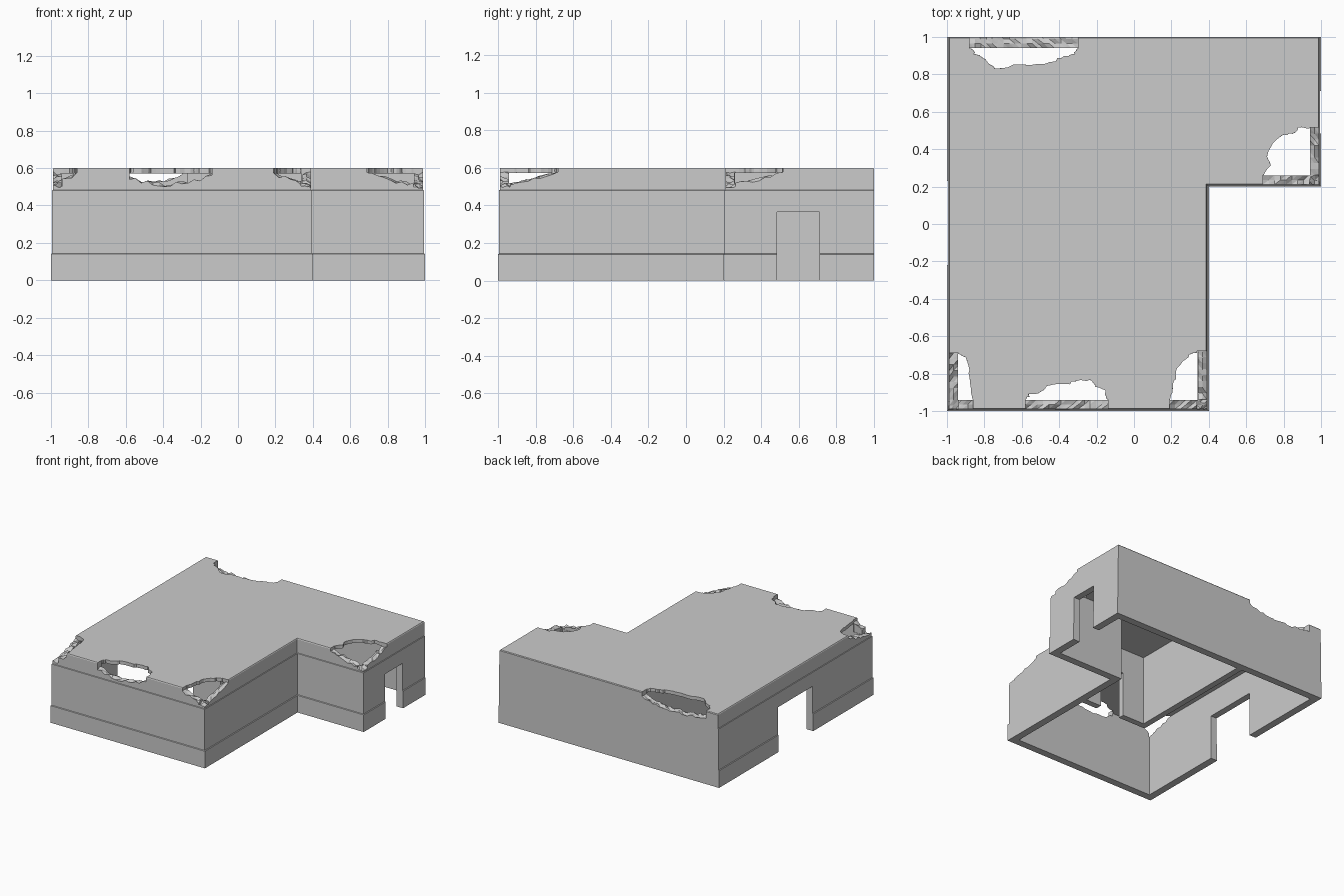
import bpy, bmesh, random
from mathutils import Vector

if "Cube" in bpy.data.objects:
    bpy.data.objects.remove(bpy.data.objects["Cube"])

random.seed(4)
T = 0.06          # wall thickness
CEIL, TOP = 0.572, 0.6


def make(name, bm):
    bmesh.ops.recalc_face_normals(bm, faces=bm.faces[:])
    if bm.calc_volume(signed=True) < 0:
        bmesh.ops.reverse_faces(bm, faces=bm.faces[:])
    me = bpy.data.meshes.new(name)
    bm.to_mesh(me)
    bm.free()
    ob = bpy.data.objects.new(name, me)
    bpy.context.collection.objects.link(ob)
    return ob


def stack(name, rings):
    """Solid from a stack of closed outlines with equal point counts."""
    bm = bmesh.new()
    vs = [[bm.verts.new(p) for p in r] for r in rings]
    for a, b in zip(vs, vs[1:]):
        for i in range(len(a)):
            j = (i + 1) % len(a)
            bm.faces.new((a[i], a[j], b[j], b[i]))
    bm.faces.new(vs[0])
    bm.faces.new(vs[-1])
    return make(name, bm)


def box(name, x0, x1, y0, y1, z0, z1):
    c = [(x0, y0), (x1, y0), (x1, y1), (x0, y1)]
    return stack(name, [[(x, y, z) for x, y in c] for z in (z0, z1)])


def ell(d, z, back=None):
    """L-shaped outline inset by d."""
    b = 1 - (d if back is None else back)
    return [(-1 + d, -1 + d, z), (0.4 - d, -1 + d, z), (0.4 - d, 0.2 + d, z),
            (1 - d, 0.2 + d, z), (1 - d, b, z), (-1 + d, b, z)]


def volume(me):
    bm = bmesh.new()
    bm.from_mesh(me)
    v = bm.calc_volume(signed=True)
    bm.free()
    return v


def cut(target, cutter):
    """Subtract cutter, trying a second solver if the first one fails."""
    cutter.hide_render = True
    before, small = volume(target.data), volume(cutter.data)
    m = target.modifiers.new("cut", 'BOOLEAN')
    m.operation, m.object = 'DIFFERENCE', cutter
    for solver in ('EXACT', 'MANIFOLD', 'FLOAT'):
        m.solver = solver
        bpy.context.view_layer.update()
        dg = bpy.context.evaluated_depsgraph_get()
        me = bpy.data.meshes.new_from_object(target.evaluated_get(dg))
        if before - small - 0.001 < volume(me) < before - 1e-6 and len(me.polygons) > 6:
            break
        me = None
    target.modifiers.remove(m)
    if me:
        target.data = me
    bpy.data.objects.remove(cutter, do_unlink=True)


def wall_break(p, q, inward, za, zb, sag=0.0):
    """Ragged notch in a wall top from p to q; floor height runs za to zb."""
    p, q, n = Vector(p), Vector(q), Vector(inward)
    count = max(6, int((q - p).length / 0.03))
    offs = (-0.03, 0.012, 0.035, T + 0.003)
    bm = bmesh.new()
    low, top = [], []
    for i in range(count + 1):
        t = i / count
        base = za + (zb - za) * t - sag * 4 * t * (1 - t)
        lo, hi = [], []
        for o in offs:
            c = p.lerp(q, t) + n * o
            lo.append(bm.verts.new((c.x, c.y, base + random.uniform(-0.012, 0.012))))
            hi.append(bm.verts.new((c.x, c.y, 0.7)))
        low.append(lo)
        top.append(hi)
    k = len(offs) - 1
    for i in range(count):
        for j in range(k):
            for g in (low, top):
                a, b, c, d = g[i][j], g[i + 1][j], g[i + 1][j + 1], g[i][j + 1]
                bm.faces.new((a, b, c))
                bm.faces.new((a, c, d))
        for j in (0, k):
            bm.faces.new((low[i][j], low[i + 1][j], top[i + 1][j], top[i][j]))
    for i in (0, count):
        for j in range(k):
            bm.faces.new((low[i][j], low[i][j + 1], top[i][j + 1], top[i][j]))
    return make("wall_break", bm)


def roof_break(jag, corner):
    """Ragged opening through the roof slab only."""
    pts = []
    for a, b in zip(jag, jag[1:]):
        for t in (0, 0.35, 0.7):
            r = random.uniform(-0.007, 0.007) if t else 0
            pts.append((a[0] + (b[0] - a[0]) * t + r, a[1] + (b[1] - a[1]) * t - r))
    pts.append(jag[-1])
    n = len(pts)

    def ring(z, s):
        # shrink towards the middle a little so the edge slants
        cx, cy = sum(p[0] for p in pts) / n, sum(p[1] for p in pts) / n
        r = []
        for i, (x, y) in enumerate(pts):
            f = s * random.random() * (0 < i < n - 1)
            r.append((x + (cx - x) * f, y + (cy - y) * f, z))
        return r + [(x, y, z) for x, y in corner]
    bm_rings = [ring(0.5, 0), ring(0.586, 0.06), ring(0.7, 0)]
    ob = stack("roof_break", bm_rings)
    bm = bmesh.new()
    bm.from_mesh(ob.data)
    bmesh.ops.triangulate(bm, faces=bm.faces[:])
    bm.to_mesh(ob.data)
    bm.free()
    return ob


# Outer shell with plinth, middle wall and roof band (back wall is plain)
shell = stack("building_shell", [
    ell(0, 0, 0), ell(0, 0.14, 0), ell(0.006, 0.143, 0), ell(0.006, 0.48, 0),
    ell(0.01, 0.483, 0), ell(0.01, 0.594, 0), ell(0.014, TOP, 0.005)])

# Hollow interior, open underneath
cut(shell, stack("interior", [ell(T, -0.1), ell(T, CEIL)]))

# Side doorways
cut(shell, box("right_door", 0.85, 1.1, 0.485, 0.71, -0.1, 0.365))
cut(shell, box("left_door", -1.1, -0.85, -0.22, 0.23, -0.1, 0.365))

# Broken wall tops: start, end, inward direction, heights, sag
for w in [
    ((-0.88, 1), (-0.3, 1), (0, -1), 0.545, 0.555, 0.035),
    ((-0.58, -1), (-0.14, -1), (0, 1), 0.545, 0.56, 0.04),
    ((0.19, -1), (0.43, -1), (0, 1), 0.57, 0.495, 0.005),
    ((0.4, -1.033), (0.4, -0.68), (-1, 0), 0.495, 0.57, 0.005),
    ((-1.03, -1), (-0.86, -1), (0, 1), 0.495, 0.57, 0),
    ((-1, -1.033), (-1, -0.69), (1, 0), 0.495, 0.57, 0.005),
    ((0.69, 0.2), (1.03, 0.2), (0, 1), 0.57, 0.495, 0.005),
    ((1, 0.167), (1, 0.515), (-1, 0), 0.495, 0.57, 0.005),
]:
    cut(shell, wall_break(*w))

# Broken roof openings: ragged edge, closing points along the wall
for jag, corner in [
    ([(-0.878, 0.942), (-0.86, 0.91), (-0.8, 0.88), (-0.75, 0.83), (-0.65, 0.85), (-0.52, 0.855),
      (-0.41, 0.87), (-0.37, 0.9), (-0.31, 0.91), (-0.302, 0.942)], []),
    ([(-0.578, -0.942), (-0.57, -0.91), (-0.51, -0.9), (-0.44, -0.86), (-0.37, -0.855),
      (-0.31, -0.84), (-0.23, -0.83), (-0.2, -0.87), (-0.15, -0.89), (-0.142, -0.942)], []),
    ([(0.192, -0.942), (0.205, -0.88), (0.225, -0.83), (0.23, -0.77), (0.28, -0.72),
      (0.31, -0.69), (0.342, -0.682)], [(0.342, -0.942)]),
    ([(-0.862, -0.942), (-0.875, -0.86), (-0.88, -0.78), (-0.9, -0.71), (-0.942, -0.692)],
     [(-0.942, -0.942)]),
    ([(0.692, 0.258), (0.73, 0.31), (0.71, 0.36), (0.74, 0.43), (0.8, 0.48), (0.85, 0.485),
      (0.88, 0.518), (0.942, 0.513)], [(0.942, 0.258)]),
]:
    cut(shell, roof_break(jag, corner))

# Inner room partitions with a doorway
inner = [(-0.27, 0.95), (-0.27, -0.2), (0.35, -0.2), (0.35, -0.15), (-0.22, -0.15), (-0.22, 0.95)]
room = stack("partition_walls", [[(x, y, z) for x, y in inner] for z in (0, 0.58)])
cut(room, box("inner_door", -0.02, 0.2, -0.3, -0.05, -0.1, 0.365))
